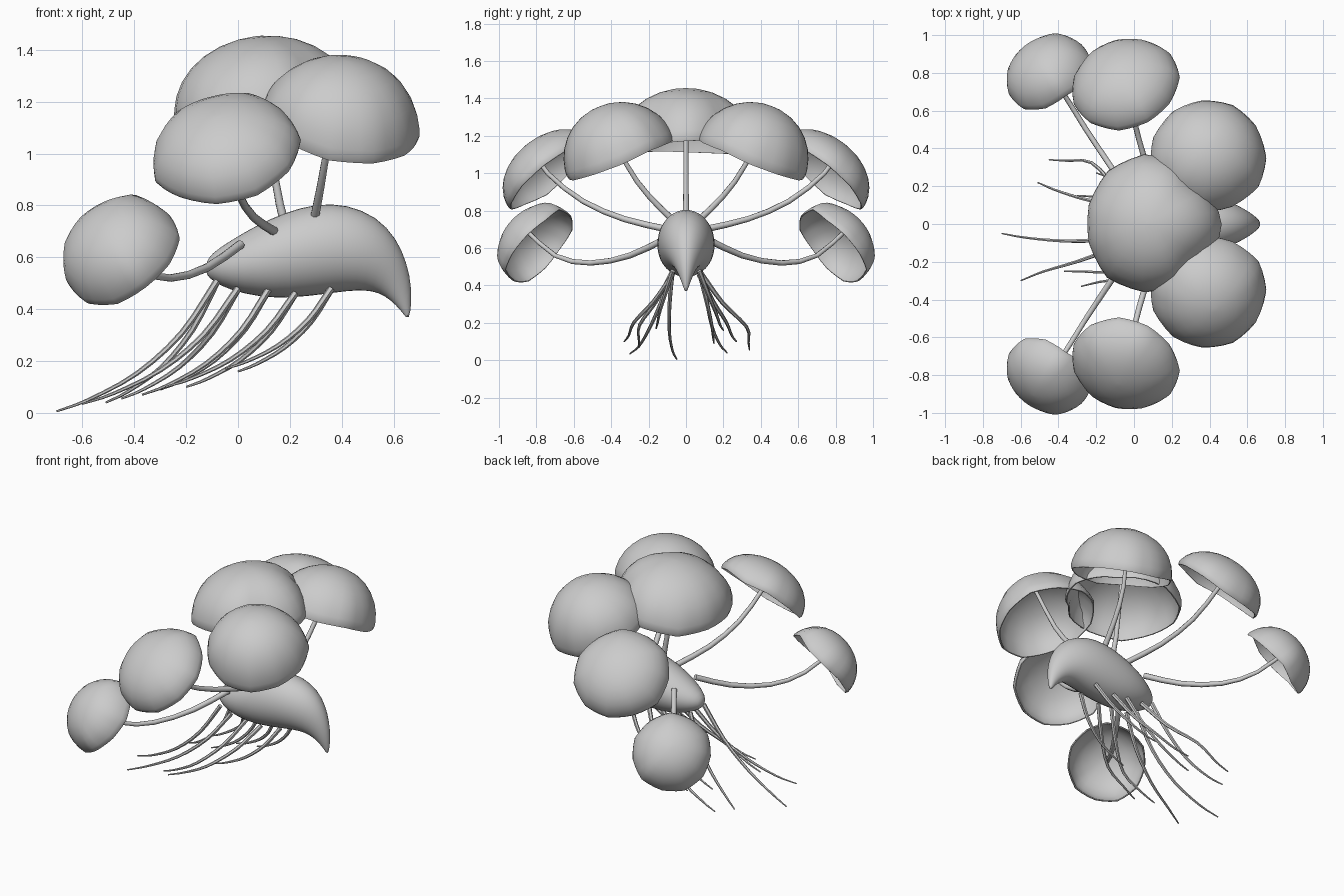
import bpy, bmesh, math, random
from mathutils import Vector

if "Cube" in bpy.data.objects:
    bpy.data.objects.remove(bpy.data.objects["Cube"])

grey = bpy.data.materials.new("plain_grey")
grey.diffuse_color = (0.6, 0.6, 0.6, 1)
grey.use_nodes = True
grey.node_tree.nodes["Principled BSDF"].inputs["Base Color"].default_value = grey.diffuse_color


def finish(name, bm, angle=50):
    bmesh.ops.recalc_face_normals(bm, faces=bm.faces)
    me = bpy.data.meshes.new(name)
    bm.to_mesh(me)
    bm.free()
    ob = bpy.data.objects.new(name, me)
    bpy.context.collection.objects.link(ob)
    me.materials.append(grey)
    bpy.ops.object.select_all(action='DESELECT')
    ob.select_set(True)
    bpy.context.view_layer.objects.active = ob
    bpy.ops.object.shade_smooth_by_angle(angle=math.radians(angle))
    return ob


def loft(rings):
    """Skin equal-length rings of points and close both ends."""
    bm = bmesh.new()
    loops = [[bm.verts.new(p) for p in ring] for ring in rings]
    n = len(loops[0])
    for a, b in zip(loops, loops[1:]):
        for i in range(n):
            j = (i + 1) % n
            bm.faces.new((a[i], a[j], b[j], b[i]))
    bm.faces.new(loops[0])
    bm.faces.new(loops[-1])
    return bm


def smooth_path(pts, steps):
    """Catmull-Rom curve through the points."""
    p = [Vector(q) for q in pts]
    p = [p[0] * 2 - p[1]] + p + [p[-1] * 2 - p[-2]]
    out = []
    for k in range(1, len(p) - 2):
        a, b, c, d = p[k - 1:k + 3]
        for s in range(steps):
            t = s / steps
            out.append(0.5 * (2 * b + (c - a) * t + (2 * a - 5 * b + 4 * c - d) * t * t
                              + (3 * b - a - 3 * c + d) * t ** 3))
    return out + [p[-2]]


def tube(name, pts, r0, r1, sides=8, steps=2):
    path = smooth_path(pts, steps)
    rings = []
    for i, c in enumerate(path):
        d = (path[min(i + 1, len(path) - 1)] - path[max(i - 1, 0)]).normalized()
        u = d.cross(Vector((0.3, 1, 0.1))).normalized()
        v = d.cross(u)
        r = r0 + (r1 - r0) * i / (len(path) - 1)
        rings.append([c + r * (u * math.cos(a) + v * math.sin(a))
                      for a in (math.tau * k / sides for k in range(sides))])
    return finish(name, loft(rings))


def cap(name, centre, normal, radius, height, side=1, pointed=False, segs=33):
    """Thin dome with an uneven, slightly tucked rim and a hollow underside."""
    c, n = Vector(centre), Vector(normal).normalized()
    u = (Vector((1, 0, 0)) - n * n.x).normalized()
    v = n.cross(u) * side
    corners = 11
    lobes = [random.uniform(-0.02, 0.045) for _ in range(corners)]
    dips = [random.uniform(-0.022, 0.015) for _ in range(corners)]

    def at(table, k):
        x = k * corners / segs
        i, f = int(x), x % 1
        return table[i % corners] * (1 - f) + table[(i + 1) % corners] * f

    # (radius, height) from outer apex, round the rim, to inner apex
    prof = [(math.sin(t), math.cos(t)) for t in
            (math.radians(d) for d in (2, 12, 24, 36, 48, 60, 71, 81))]
    prof += [(1.0, 0.05), (0.98, -0.03), (0.96, -0.03)]
    prof += [(0.96 * math.sin(t), 0.88 * math.cos(t)) for t in
             (math.radians(d) for d in (82, 68, 52, 36, 18, 2))]
    rings = []
    for pr, ph in prof:
        ring = []
        for k in range(segs):
            a = math.tau * k / segs
            near = abs(k * corners / segs - round(k * corners / segs))
            f = 1 + (at(lobes, k) - 0.05 * near) * pr ** 3
            if pointed:
                off = abs(math.remainder(a, math.tau))
                f -= 0.14 * math.exp(-((off - 0.72) / 0.38) ** 2) * pr
            z = height * ph + at(dips, k) * pr ** 4
            ring.append(c + (u * math.cos(a) + v * math.sin(a)) * radius * pr * f + n * z)
        rings.append(ring)
    return finish(name, loft(rings))


# Body: curved teardrop, given as top x/z, bottom x/z and half width
stations = [(-.125, .575, -.125, .535, .02), (-.105, .615, -.095, .505, .06),
            (-.03, .665, -.03, .472, .108), (.07, .725, .08, .445, .144),
            (.18, .775, .20, .44, .156), (.30, .81, .33, .455, .156),
            (.42, .807, .42, .468, .144), (.535, .76, .49, .472, .118),
            (.612, .675, .545, .462, .083), (.652, .58, .59, .433, .052),
            (.672, .48, .628, .395, .027), (.665, .375, .652, .36, .006)]
rings = []
for tx, tz, bx, bz, w in stations:
    top, bot = Vector((tx, 0, tz)), Vector((bx, 0, bz))
    rings.append([(top + bot) / 2 + (top - bot) / 2 * math.cos(a) + Vector((0, w * math.sin(a), 0))
                  for a in (math.tau * k / 20 for k in range(20))])
body = finish("body", loft(rings), 60)
sub = body.modifiers.new("smooth", 'SUBSURF')
sub.levels = sub.render_levels = 1

# Centre cap and stem
random.seed(3)
cap("centre_cap", (.105, 0, 1.15), (-.1, 0, .995), .365, .305, pointed=True)
tube("centre_stem", [(.18, 0, .73), (.14, 0, .92), (.085, 0, 1.42)], .018, .012)

# Paired caps and stems: centre, normal, radius, height, stem path
pairs = [
    ("rear", (.395, .357, 1.094), (.1, .35, .93), .308, .284,
     [(.295, .07, .75), (.32, .2, .88), (.35, .32, 1.05), (.41, .43, 1.33)]),
    ("middle", (-.044, .727, .993), (-.2, .62, .76), .287, .2,
     [(.14, .1, .70), (.06, .33, .755), (.0, .55, .85), (-.04, .74, 1.0), (-.08, .83, 1.14)]),
    ("forward", (-.445, .785, .613), (-.45, .66, .6), .24, .192,
     [(.01, .11, .65), (-.12, .3, .56), (-.26, .51, .52), (-.38, .7, .56), (-.515, .875, .715)]),
]
for label, c, n, r, h, path in pairs:
    for s, side in ((1, "left"), (-1, "right")):
        flip = lambda p: (p[0], p[1] * s, p[2])
        random.seed(len(label))
        cap(f"{label}_cap_{side}", flip(c), flip(n), r, h, s)
        tube(f"{label}_stem_{side}", [flip(p) for p in path], .018, .011)

# Trailing roots: base x, base z, side, share of sideways travel by midway, tip
roots = [(-.08, .51, -1, .3, (-.70, -.05, .006)), (-.08, .51, 1, .3, (-.51, .22, .04)),
         (.00, .48, -1, .45, (-.60, -.30, .035)), (.00, .48, 1, .85, (-.45, .34, .055)),
         (.12, .48, -1, .85, (-.37, -.25, .07)), (.12, .48, 1, .5, (-.30, .15, .09)),
         (.22, .46, -1, .7, (-.28, -.33, .10)), (.22, .46, 1, .6, (-.20, .27, .10)),
         (.36, .48, -1, .5, (-.05, -.16, .17)), (.36, .48, 1, .5, (.00, .20, .16))]
for i, (bx, bz, s, mid, tip) in enumerate(roots):
    base, tip = Vector((bx, s * .07, bz)), Vector(tip)
    d = tip - base
    pts = []
    for fx, fy, fz, bulge in ((0, 0, 0, 0), (.22, mid * .45, .4, .02), (.5, mid, .71, .025),
                              (.8, (1 + mid) / 2, .91, .015), (1, 1, 1, 0)):
        pts.append(base + Vector((d.x * fx, d.y * fy + s * bulge, d.z * fz)))
    tube(f"root_{i + 1}", pts, .014, .004, 6, 3)
